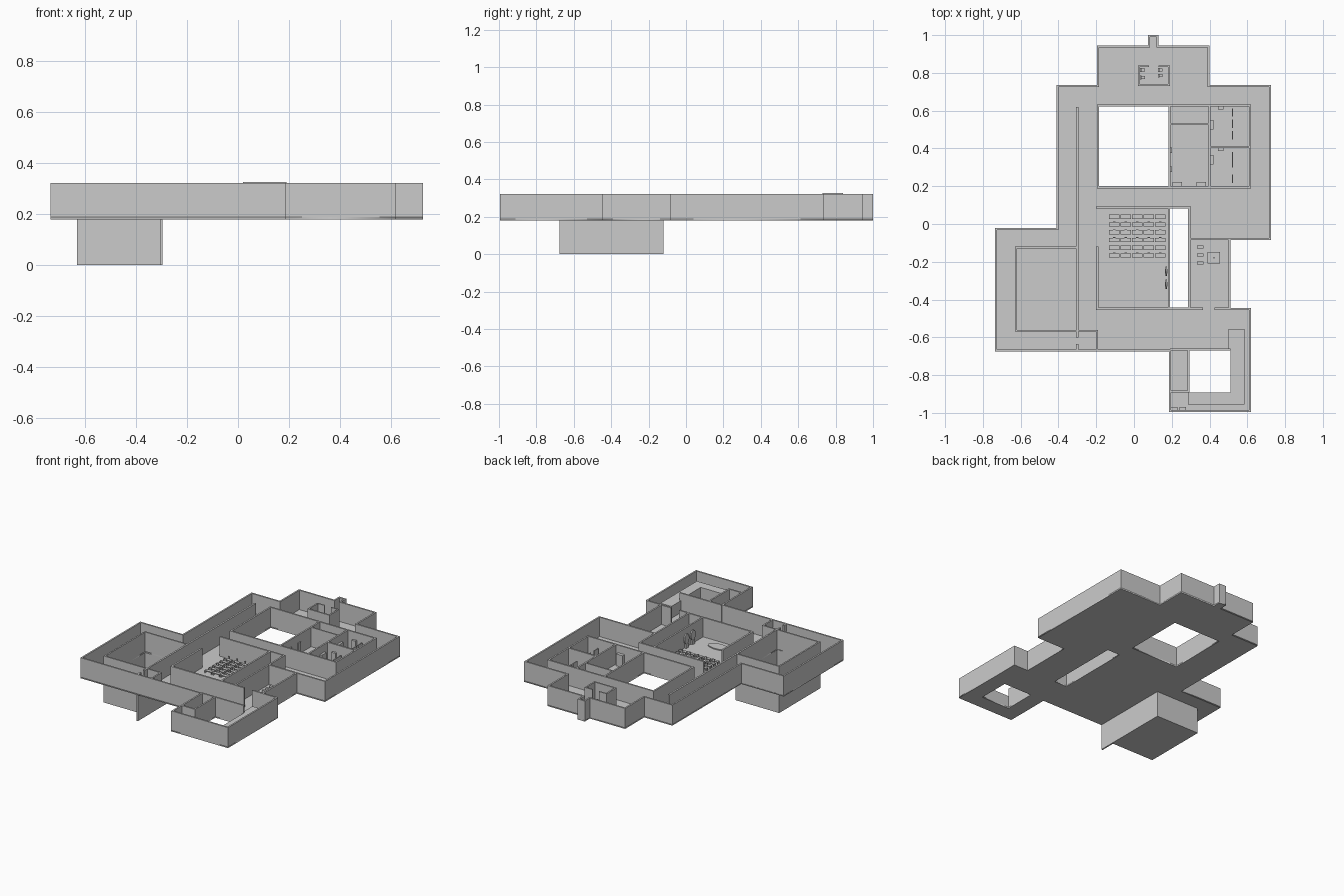
import bpy, bmesh, math
from mathutils import Matrix

if "Cube" in bpy.data.objects:
    bpy.data.objects.remove(bpy.data.objects["Cube"])

Z0, Z1, T = 0.18, 0.322, 0.011   # floor underside, wall top, wall thickness
F = Z0 + 0.008                   # floor surface


def finish(name, bm):
    bmesh.ops.recalc_face_normals(bm, faces=bm.faces[:])
    me = bpy.data.meshes.new(name)
    bm.to_mesh(me)
    bm.free()
    ob = bpy.data.objects.new(name, me)
    bpy.context.collection.objects.link(ob)
    return ob


def add_box(bm, x0, x1, y0, y1, z0, z1):
    m = Matrix.Translation(((x0 + x1) / 2, (y0 + y1) / 2, (z0 + z1) / 2))
    bmesh.ops.create_cube(bm, size=1, matrix=m @ Matrix.Diagonal((x1 - x0, y1 - y0, z1 - z0, 1)))


def boxes(name, items, z0=F, z1=Z1):
    bm = bmesh.new()
    for it in items:
        add_box(bm, *(it if len(it) == 6 else (*it, z0, z1)))
    return finish(name, bm)


def ring(name, pts, t, z0, z1):
    """Wall following a closed rectilinear outline; t > 0 thickens inward."""
    n = len(pts)
    inner = []
    for i, p in enumerate(pts):
        x, y = p
        for a, b in ((pts[i - 1], p), (p, pts[(i + 1) % n])):
            dx, dy = b[0] - a[0], b[1] - a[1]
            l = math.hypot(dx, dy)
            x -= dy / l * t
            y += dx / l * t
        inner.append((x, y))
    bm = bmesh.new()
    loops = [[bm.verts.new((*q, z)) for q in path]
             for path, z in ((pts, z0), (pts, z1), (inner, z1), (inner, z0))]
    for k in range(4):
        a, b = loops[k], loops[(k + 1) % 4]
        for i in range(n):
            j = (i + 1) % n
            bm.faces.new((a[i], a[j], b[j], b[i]))
    return finish(name, bm)


def rect(x0, x1, y0, y1):
    return [(x0, y0), (x1, y0), (x1, y1), (x0, y1)]


def slab(name, loops, z0, z1):
    """Flat slab from an outline and its holes."""
    cu = bpy.data.curves.new(name, 'CURVE')
    cu.dimensions, cu.fill_mode, cu.extrude = '2D', 'BOTH', (z1 - z0) / 2
    for pts in loops:
        s = cu.splines.new('POLY')
        s.points.add(len(pts) - 1)
        for p, q in zip(s.points, pts):
            p.co = (*q, 0, 1)
        s.use_cyclic_u = True
    tmp = bpy.data.objects.new(name + "_curve", cu)
    bpy.context.collection.objects.link(tmp)
    dg = bpy.context.evaluated_depsgraph_get()
    me = bpy.data.meshes.new_from_object(tmp.evaluated_get(dg))
    bpy.data.objects.remove(tmp)
    ob = bpy.data.objects.new(name, me)
    ob.location.z = (z0 + z1) / 2
    bpy.context.collection.objects.link(ob)
    return ob


# Footprint and openings
outline = [(-0.735, -0.675), (0.185, -0.675), (0.185, -0.995), (0.62, -0.995),
           (0.62, -0.445), (0.51, -0.445), (0.51, -0.085), (0.725, -0.085),
           (0.725, 0.735), (0.40, 0.735), (0.40, 0.945), (0.13, 0.945),
           (0.13, 1.0), (0.075, 1.0), (0.075, 0.945), (-0.195, 0.945),
           (-0.195, 0.735), (-0.41, 0.735), (-0.41, -0.02), (-0.735, -0.02)]
court = rect(-0.185, 0.182, 0.20, 0.622)
light_well = rect(0.19, 0.287, -0.442, 0.083)
small_well = rect(0.295, 0.512, -0.892, -0.67)
pit = rect(-0.62, -0.305, -0.56, -0.13)

slab("main_floor", [outline, court, light_well, small_well, pit], Z0, F)
ring("outer_wall", outline, T, Z0, Z1)
ring("courtyard_wall", court, -T, Z0, Z1)
ring("light_well_wall", light_well, -T, Z0, Z1)

# Sunken room and the wall that carries on below the floor
ring("sunken_room_wall", pit, -0.01, 0, Z1)
boxes("sunken_room_floor", [(-0.625, -0.30, -0.565, -0.125, 0, 0.008)])
boxes("lower_panel", [(-0.305, -0.295, -0.675, -0.565, 0, Z0)])

# Inner walls: x0, x1, y0, y1
boxes("inner_walls", [
    (-0.307, -0.295, -0.455, 0.62),                       # long corridor
    (-0.30, -0.19, -0.57, -0.56), (-0.307, -0.295, -0.60, -0.56),
    (-0.307, -0.295, -0.67, -0.635), (-0.20, -0.19, -0.67, -0.56),
    (-0.20, -0.188, -0.455, -0.12),                       # hall left
    (-0.20, 0.18, -0.455, -0.443),                        # hall front
    (-0.20, 0.18, 0.081, 0.093),                          # hall back
    (0.295, 0.365, -0.455, -0.443), (0.425, 0.51, -0.455, -0.443),
    (0.295, 0.52, -0.085, -0.073),                        # side room back
    (0.19, 0.62, 0.189, 0.20), (0.19, 0.62, 0.622, 0.633),
    (0.609, 0.62, 0.19, 0.63), (0.395, 0.406, 0.19, 0.63),
    (0.40, 0.61, 0.402, 0.414), (0.19, 0.40, 0.525, 0.534),
])

# Front annex: raised gallery around a small well
boxes("gallery", [(0.512, 0.585, -0.955, -0.555), (0.285, 0.512, -0.955, -0.892),
                  (0.50, 0.512, -0.67, -0.555)], F, 0.27)
boxes("annex_walls", [(0.284, 0.295, -0.892, -0.67), (0.19, 0.512, -0.67, -0.659),
                      (0.19, 0.295, -0.892, -0.881)], Z0, Z1)
boxes("well_lining", [(0.512, 0.52, -0.90, -0.66), (0.287, 0.52, -0.90, -0.892)], Z0, 0.27)
boxes("annex_benches", [(0.195, 0.23, -0.984, -0.97), (0.24, 0.275, -0.984, -0.97)], F, 0.21)

# Washroom with stalls near the entry
boxes("washroom_walls", [(0.02, 0.03, 0.73, 0.84), (0.18, 0.19, 0.73, 0.84),
                         (0.02, 0.19, 0.73, 0.74), (0.02, 0.08, 0.832, 0.84),
                         (0.13, 0.19, 0.832, 0.84)], F, 0.326)
for i, (x, y) in enumerate([(0.045, 0.815), (0.045, 0.775), (0.14, 0.815), (0.14, 0.785)]):
    boxes(f"basin_{i}", [(x - .012, x + .012, y - .008, y + .008, F, 0.215),
                         (x - .012, x - .006, y - .01, y + .01, 0.215, 0.235)])

# Rows of hall seats
bm = bmesh.new()
for r in range(6):
    for c in range(5):
        x, y = -0.105 + c * 0.061, 0.038 - r * 0.041
        add_box(bm, x - .028, x + .028, y - .011, y + .011, 0.203, 0.207)
        add_box(bm, x - .007, x + .007, y + .011, y + .015, 0.203, 0.222)
        for sx in (-1, 1):
            for sy in (-1, 1):
                px, py = x + sx * .024, y + sy * .008
                add_box(bm, px - .002, px + .002, py - .002, py + .002, F, 0.203)
finish("hall_seats", bm)

# Oval stage
bm = bmesh.new()
bmesh.ops.create_cone(bm, cap_ends=True, segments=32, radius1=1, radius2=1, depth=1,
                      matrix=Matrix.Translation((0.01, -0.37, F + .003)) @ Matrix.Diagonal((.076, .037, .008, 1)))
finish("stage", bm)

# Round wall pieces on stands beside the stage
for i, y in enumerate((-0.25, -0.32)):
    bm = bmesh.new()
    m = Matrix.Translation((0.171, y, 0.25)) @ Matrix.Rotation(math.pi / 2, 4, 'Y') @ Matrix.Diagonal((1.4, 1, 1, 1))
    bmesh.ops.create_cone(bm, cap_ends=True, segments=20, radius1=.025, radius2=.025, depth=.008, matrix=m)
    add_box(bm, 0.165, 0.178, y - .012, y + .012, F, 0.218)
    finish(f"round_panel_{i}", bm)

# Side room furniture
boxes("side_benches", [(0.333, 0.367, y - .008, y + .008) for y in (-.123, -.165, -.206)], F, 0.208)
boxes("side_table", [(0.39, 0.455, -0.21, -0.147, F, 0.205), (0.42, 0.426, -0.182, -0.176, 0.205, 0.22)])

# Upright display panels in the small rooms
boxes("display_panels", [
    *[(0.518, 0.524, y - .022, y + .022) for y in (0.24, 0.32, 0.36, 0.47, 0.53, 0.59)],
    *[(0.406, 0.422, y - .025, y + .025) for y in (0.34, 0.525)],
    *[(0.19, 0.20, y - .015, y + .015) for y in (0.29, 0.39)],
    *[(x - .025, x + .025, 0.20, 0.222) for x in (0.23, 0.355)],
    (0.445, 0.475, 0.386, 0.402), (0.445, 0.475, 0.606, 0.622),
], F, 0.27)
